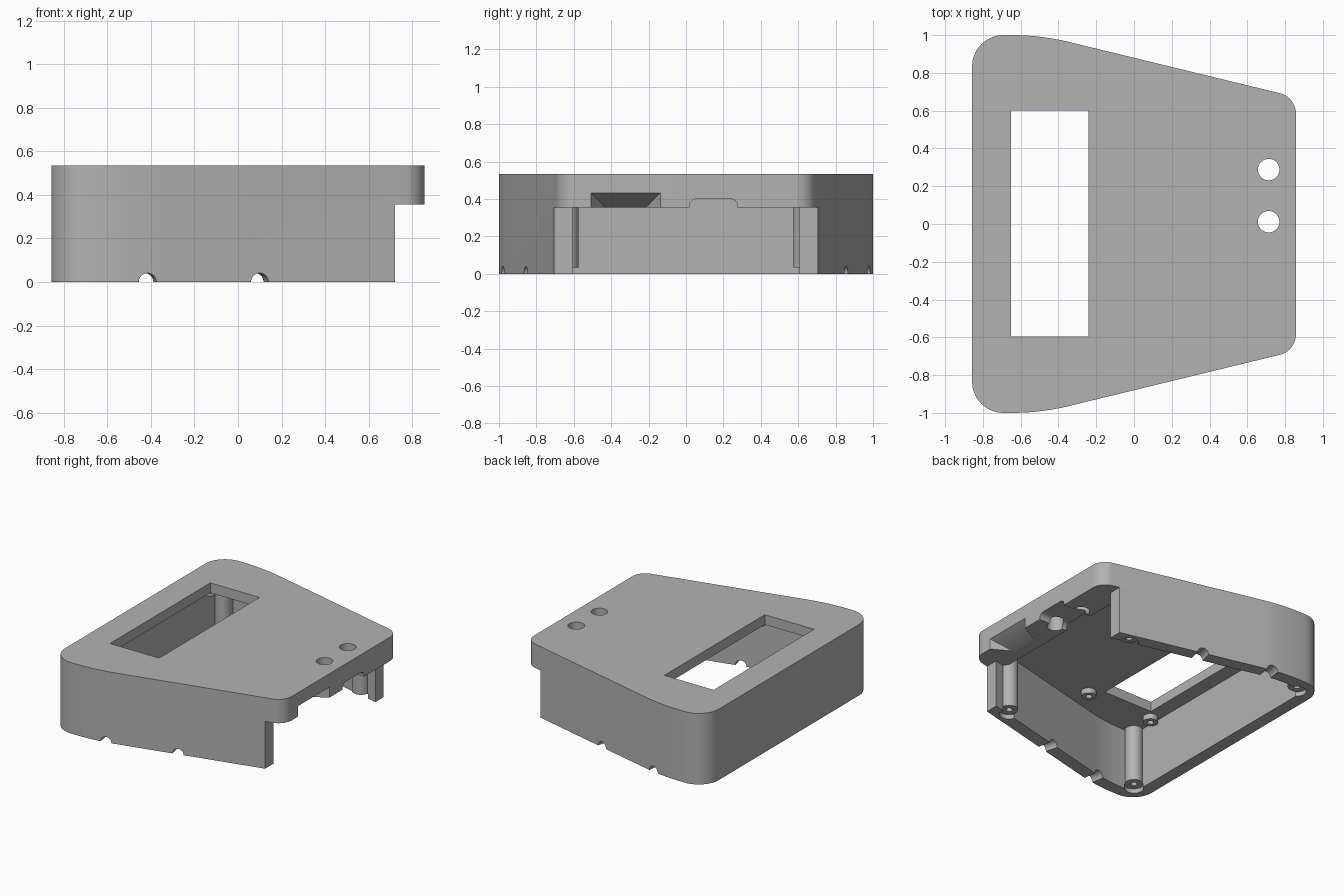
import bpy, bmesh, math
from mathutils import Vector, Matrix

old = bpy.data.objects.get("Cube")
if old:
    bpy.data.objects.remove(old, do_unlink=True)

grey = bpy.data.materials.new("plain grey")
grey.use_nodes = True
COLOUR = (0.45, 0.45, 0.45, 1)
grey.diffuse_color = COLOUR
grey.node_tree.nodes["Principled BSDF"].inputs["Base Color"].default_value = COLOUR

HEIGHT, CEILING, LIP, WALL, END = 0.535, 0.46, 0.355, 0.095, 0.72
SLOPE = -0.243                      # side walls taper toward the open end
TILT = math.atan(-SLOPE)


def add_object(name, bm):
    bmesh.ops.recalc_face_normals(bm, faces=bm.faces)
    mesh = bpy.data.meshes.new(name)
    bm.to_mesh(mesh)
    bm.free()
    mesh.materials.append(grey)
    obj = bpy.data.objects.new(name, mesh)
    bpy.context.collection.objects.link(obj)
    return obj


def prism(name, points, z0, z1):
    bm = bmesh.new()
    base = bm.faces.new([bm.verts.new((x, y, z0)) for x, y in points])
    top = bmesh.ops.extrude_face_region(bm, geom=[base])["geom"]
    verts = [v for v in top if isinstance(v, bmesh.types.BMVert)]
    bmesh.ops.translate(bm, verts=verts, vec=(0, 0, z1 - z0))
    return add_object(name, bm)


def box(name, x, y, z):
    return prism(name, [(x[0], y[0]), (x[1], y[0]), (x[1], y[1]), (x[0], y[1])], *z)


def cylinder(name, x, y, radius, z0, z1):
    bm = bmesh.new()
    bmesh.ops.create_cone(bm, cap_ends=True, segments=32, radius1=radius, radius2=radius,
                          depth=z1 - z0, matrix=Matrix.Translation((x, y, (z0 + z1) / 2)))
    return add_object(name, bm)


def combine(body, tool, operation="DIFFERENCE"):
    mod = body.modifiers.new(tool.name, "BOOLEAN")
    mod.object, mod.operation, mod.solver = tool, operation, "EXACT"
    bpy.context.view_layer.objects.active = body
    bpy.ops.object.modifier_apply(modifier=mod.name)
    bpy.data.objects.remove(tool, do_unlink=True)


def rounded(corners, steps=14):
    """Round each (x, y, radius) corner of a convex outline."""
    points = []
    for i, (x, y, r) in enumerate(corners):
        p = Vector((x, y))
        if r == 0:
            points.append((x, y))
            continue
        a = (Vector(corners[i - 1][:2]) - p).normalized()
        b = (Vector(corners[(i + 1) % len(corners)][:2]) - p).normalized()
        half = a.angle(b) / 2
        centre = p + (a + b).normalized() * (r / math.sin(half))
        start = p + a * (r / math.tan(half)) - centre
        end = p + b * (r / math.tan(half)) - centre
        turn = math.atan2(start.x * end.y - start.y * end.x, start.dot(end))
        for s in range(steps + 1):
            q = Matrix.Rotation(turn * s / steps, 2) @ start + centre
            points.append((q.x, q.y))
    return points


def outline(inset, end_x, end_r):
    """Tapered outline, mirrored about the x axis."""
    wide = 1 - inset
    line = 0.88 - inset / math.cos(TILT)        # side line height at x = 0
    bend = (wide - line) / SLOPE
    half = [(end_x, line + SLOPE * end_x, end_r), (bend, wide, 1.3 - inset),
            (inset - 0.857, wide, 0.165 - inset)]
    return rounded(half + [(x, -y, r) for x, y, r in reversed(half)])


# Shell: outer block, hollow interior, raised overhang at the open end
shell = prism("shell", outline(0, 0.857, 0.11), 0, HEIGHT)
combine(shell, prism("upper_cavity", outline(WALL, 0.62, 0), -0.1, CEILING))
combine(shell, prism("lower_cavity", outline(WALL, 0.8, 0), -0.2, LIP))
combine(shell, box("end_cut", (END, 1.2), (-1.2, 1.2), (-0.3, LIP)))

# Display window and the two button holes
combine(shell, box("window", (-0.65, -0.24), (-0.595, 0.6), (0.2, 0.7)))
for y in (0.012, 0.288):
    combine(shell, cylinder("button_hole", 0.713, y, 0.057, 0.2, 0.7))

# Flared plug recess in the overhang
bm = bmesh.new()
loops = []
for x, grow in ((0.72, 0.0), (0.877, 0.09)):
    y0, y1 = -0.43 - grow, -0.215 + grow
    loops.append([bm.verts.new((x, y, z)) for y, z in
                  ((y0, 0.3), (y1, 0.3), (y1, LIP + grow), (y0, LIP + grow))])
bm.faces.new(loops[0])
bm.faces.new(loops[1])
for i in range(4):
    j = (i + 1) % 4
    bm.faces.new((loops[0][i], loops[0][j], loops[1][j], loops[1][i]))
combine(shell, add_object("plug_recess", bm))

# Rounded switch slot through the overhang
slot = prism("switch_slot", rounded([(0.02, 0.2, 0), (0.275, 0.2, 0), (0.275, 0.4, 0.035),
                                     (0.02, 0.4, 0.035)], 6), 0.5, 1)
slot.data.transform(Matrix(((0, 0, 1, 0), (1, 0, 0, 0), (0, 1, 0, 0), (0, 0, 0, 1))))
combine(shell, slot)

for side in (-1, 1):
    # Cable notches at the foot of the side walls
    for x, y, angle in ((-0.415, 0.98, TILT * 0.6), (0.1, 0.857, TILT)):
        notch = cylinder("cable_notch", 0, 0, 0.041, -0.2, 0.2)
        notch.data.transform(Matrix.Translation((x, side * y, 0))
                             @ Matrix.Rotation(-side * angle, 4, "Z")
                             @ Matrix.Rotation(math.pi / 2, 4, "X"))
        combine(shell, notch)
    # Long corner screw bosses and short display standoffs, each with a blind hole
    for x, y, radius, foot in ((0.58, 0.637, 0.062, 0.035), (-0.725, 0.865, 0.062, 0.035),
                               (-0.15, 0.66, 0.052, 0.42), (-0.7, 0.66, 0.052, 0.42)):
        y *= side
        if foot < 0.1:
            combine(shell, cylinder("boss_seat", x, y, radius + 0.004, -0.1, foot - 0.001))
        combine(shell, cylinder("screw_boss", x, y, radius, foot, 0.5), "UNION")
        combine(shell, cylinder("screw_hole", x, y, 0.022, foot - 0.05, min(foot + 0.2, 0.49)))

bpy.ops.object.select_all(action="DESELECT")
shell.select_set(True)
bpy.context.view_layer.objects.active = shell
bpy.ops.object.shade_smooth_by_angle(angle=math.radians(30))
